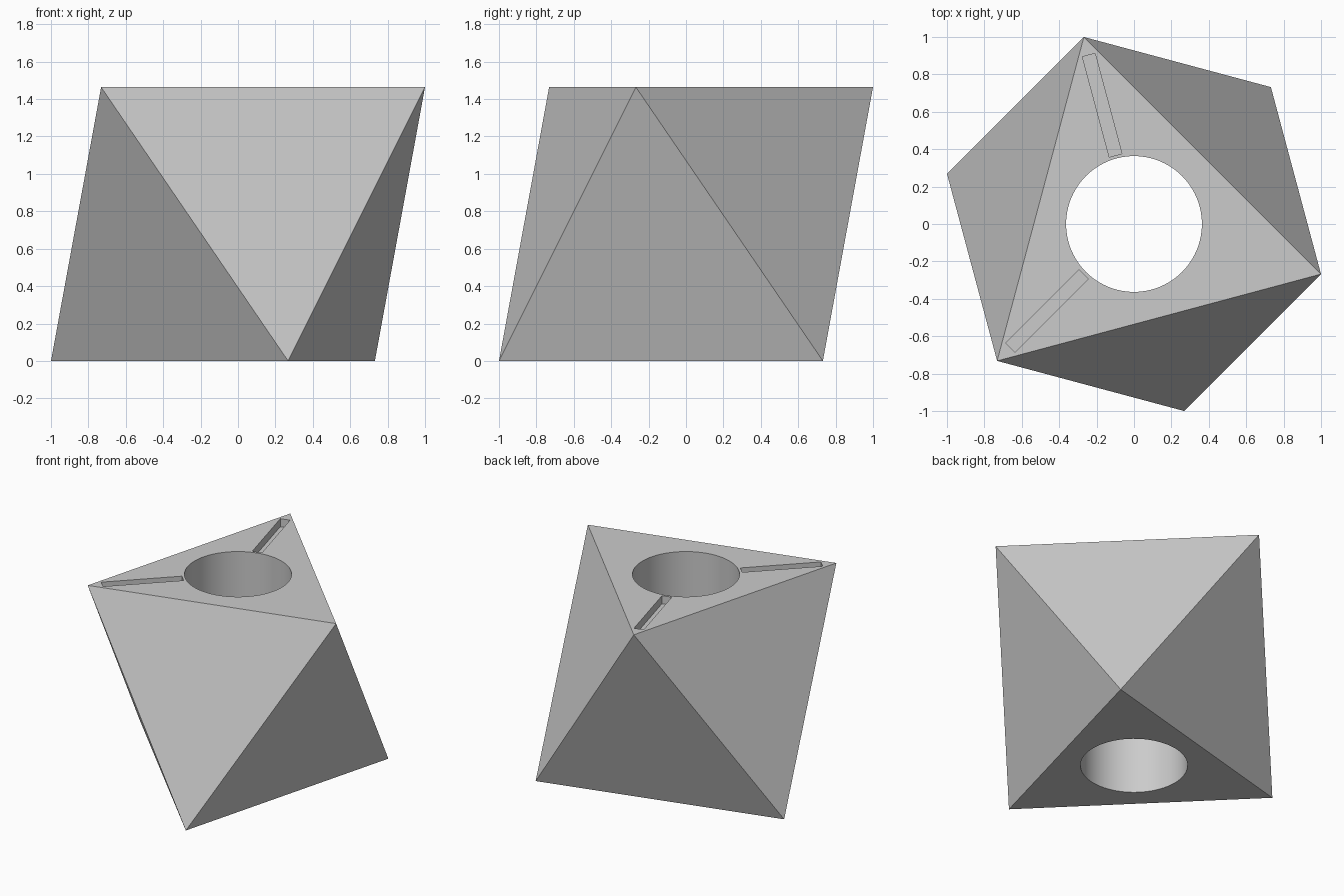
import bpy, bmesh
from math import radians, cos, sin, sqrt
from mathutils import Matrix

default = bpy.data.objects.get("Cube")
if default:
    bpy.data.objects.remove(default, do_unlink=True)

RADIUS = 1.035               # circumradius of the top and bottom triangles
HEIGHT = RADIUS * sqrt(2)    # regular octahedron lying on a face
HOLE_RADIUS = 0.363
SLOT_START, SLOT_END, SLOT_WIDTH, SLOT_DEPTH = 0.38, 0.935, 0.07, 0.06

grey = bpy.data.materials.new("light_grey")
grey.use_nodes = True
grey.diffuse_color = (0.6, 0.6, 0.6, 1)
grey.node_tree.nodes["Principled BSDF"].inputs["Base Color"].default_value = (0.6, 0.6, 0.6, 1)


def make_object(name, bm):
    bmesh.ops.recalc_face_normals(bm, faces=bm.faces)
    mesh = bpy.data.meshes.new(name)
    bm.to_mesh(mesh)
    bm.free()
    mesh.materials.append(grey)
    obj = bpy.data.objects.new(name, mesh)
    bpy.context.collection.objects.link(obj)
    return obj


# Octahedral body: convex hull of two opposed triangles
bm = bmesh.new()
for z, first in ((0, 45), (HEIGHT, -15)):
    for k in range(3):
        a = radians(first + 120 * k)
        bm.verts.new((RADIUS * cos(a), RADIUS * sin(a), z))
bmesh.ops.convex_hull(bm, input=bm.verts)
body = make_object("octahedral_body", bm)

# Round through hole
bm = bmesh.new()
bmesh.ops.create_cone(bm, cap_ends=True, segments=96, radius1=HOLE_RADIUS,
                      radius2=HOLE_RADIUS, depth=HEIGHT + 1,
                      matrix=Matrix.Translation((0, 0, HEIGHT / 2)))
cutters = [make_object("hole_cutter", bm)]

# Shallow slots pointing to two of the top corners
for angle in (105, 225):
    bm = bmesh.new()
    place = (Matrix.Rotation(radians(angle), 4, 'Z')
             @ Matrix.Translation(((SLOT_START + SLOT_END) / 2, 0, HEIGHT))
             @ Matrix.Diagonal((SLOT_END - SLOT_START, SLOT_WIDTH, 2 * SLOT_DEPTH, 1)))
    bmesh.ops.create_cube(bm, size=1, matrix=place)
    cutters.append(make_object("slot_cutter", bm))

# Cut everything and drop the cutters
bpy.ops.object.select_all(action='DESELECT')
body.select_set(True)
bpy.context.view_layer.objects.active = body
for cutter in cutters:
    mod = body.modifiers.new(cutter.name, 'BOOLEAN')
    mod.operation = 'DIFFERENCE'
    mod.solver = 'EXACT'
    mod.object = cutter
    bpy.ops.object.modifier_apply(modifier=mod.name)
    bpy.data.objects.remove(cutter, do_unlink=True)

# Smooth bore, crisp facets
bpy.ops.object.shade_smooth_by_angle(angle=radians(30))
